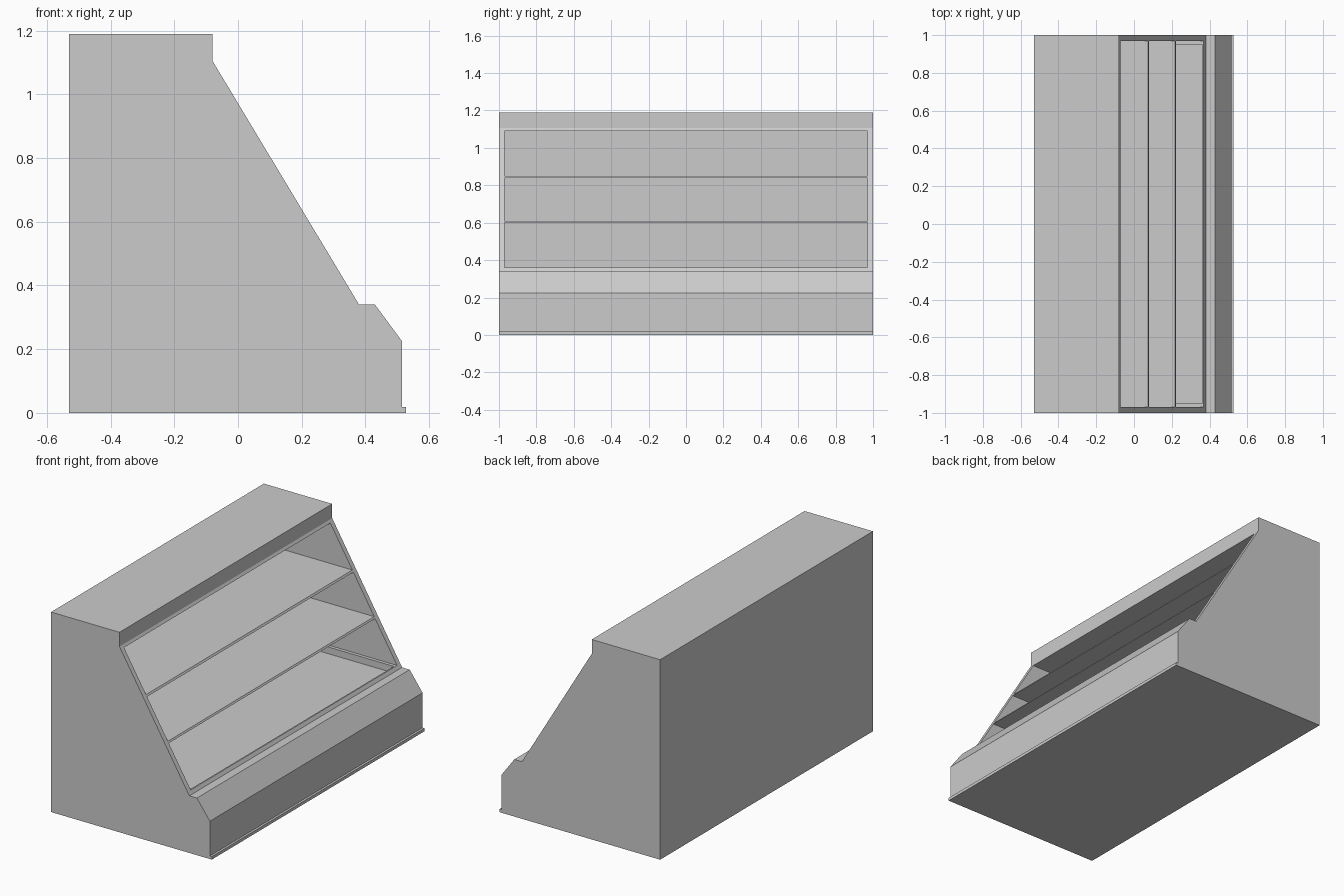
import bpy, bmesh

if "Cube" in bpy.data.objects:
    bpy.data.objects.remove(bpy.data.objects["Cube"])

WALL = 0.03          # end panel thickness
BACK = -0.50         # inner face of the back wall


def prism(name, profile, y0, y1):
    """Extrude an (x, z) profile along y."""
    bm = bmesh.new()
    face = bm.faces.new([bm.verts.new((x, y0, z)) for x, z in profile])
    ext = bmesh.ops.extrude_face_region(bm, geom=[face])
    moved = [v for v in ext["geom"] if isinstance(v, bmesh.types.BMVert)]
    bmesh.ops.translate(bm, verts=moved, vec=(0, y1 - y0, 0))
    bmesh.ops.recalc_face_normals(bm, faces=bm.faces)
    mesh = bpy.data.meshes.new(name)
    bm.to_mesh(mesh)
    bm.free()
    obj = bpy.data.objects.new(name, mesh)
    bpy.context.collection.objects.link(obj)
    return obj


def box(name, x0, x1, y, z0, z1):
    return prism(name, [(x0, z0), (x1, z0), (x1, z1), (x0, z1)], -y, y)


def carve(target, cutter):
    """Subtract the cutter, then discard it."""
    mod = target.modifiers.new("carve", 'BOOLEAN')
    mod.operation = 'DIFFERENCE'
    mod.solver = 'EXACT'
    mod.object = cutter
    bpy.context.view_layer.objects.active = target
    bpy.ops.object.modifier_apply(modifier=mod.name)
    bpy.data.objects.remove(cutter, do_unlink=True)


# Cabinet shell with canopy, sloping front and bumper base
cabinet = prism("display_cabinet", [
    (-0.53, 0), (0.515, 0), (0.515, 0.225), (0.43, 0.34), (0.38, 0.34),
    (-0.08, 1.105), (-0.08, 1.19), (-0.53, 1.19)], -1, 1)

# Three shelf bays, leaving thin shelves between them
for z0, z1 in [(0.36, 0.60), (0.61, 0.838), (0.849, 1.09)]:
    carve(cabinet, box("bay_cutter", BACK, 0.8, 1 - WALL, z0, z1))

# Shallow well in the bottom deck
carve(cabinet, box("well_cutter", BACK + 0.02, 0.36, 0.95, 0.32, 0.40))

# Toe rail along the floor
box("toe_rail", 0.515, 0.528, 1, 0, 0.018)
